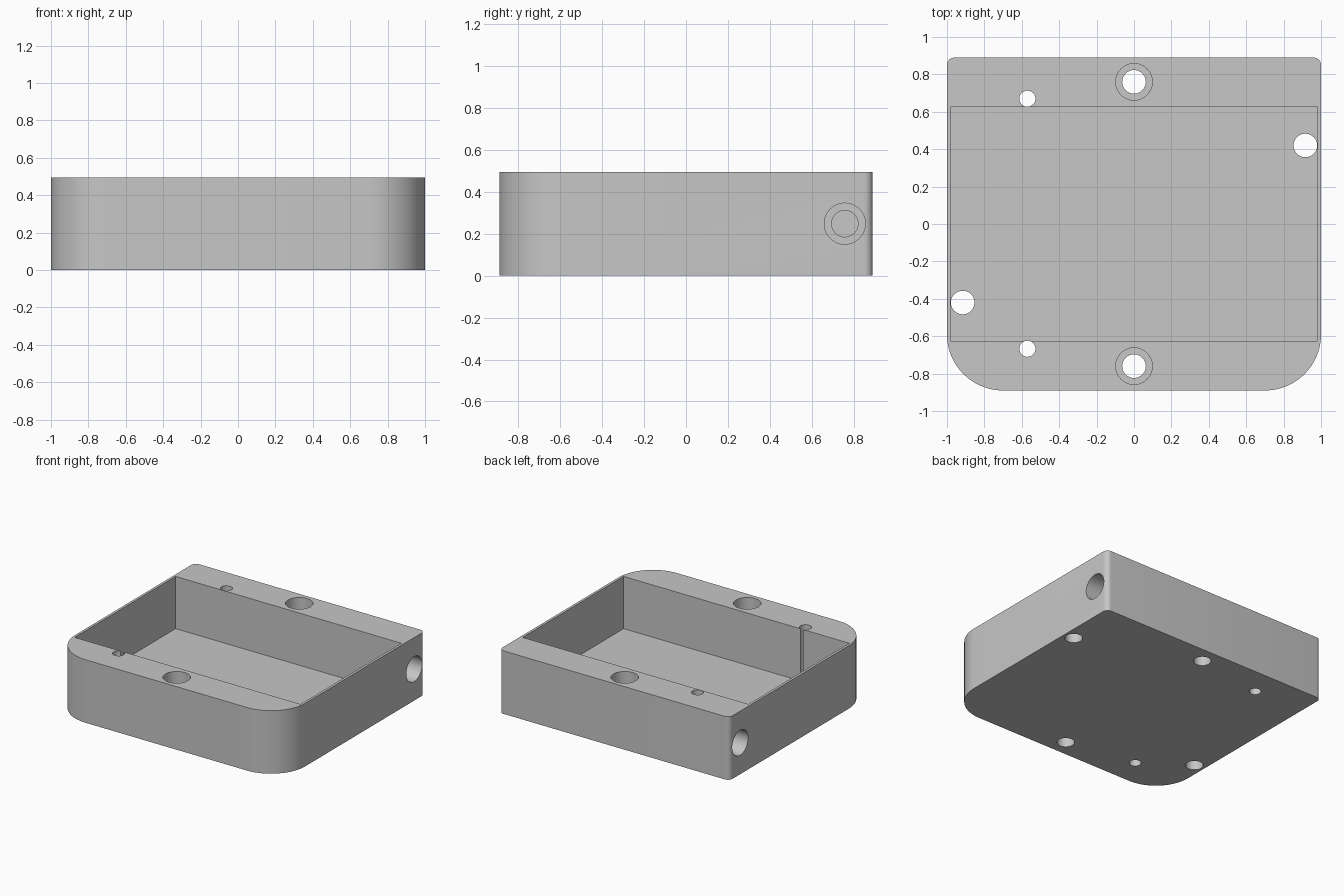
import bpy
import math

HX, HY, H = 1.0, 0.89, 0.495      # half width, half depth, height
FLOOR = 0.085                     # floor thickness
HOLE, BORE, PIN = 0.063, 0.098, 0.043

cube = bpy.data.objects.get("Cube")
if cube:
    bpy.data.objects.remove(cube, do_unlink=True)

grey = bpy.data.materials.new("light grey")
grey.use_nodes = True
colour = (0.57, 0.57, 0.57, 1)
grey.diffuse_color = colour
grey.node_tree.nodes["Principled BSDF"].inputs["Base Color"].default_value = colour


def arc(cx, cy, r, start, steps):
    """Quarter circle of points around a corner centre."""
    angles = [math.radians(start + 90 * i / steps) for i in range(steps + 1)]
    return [(cx + r * math.cos(a), cy + r * math.sin(a)) for a in angles]


def prism(name, outline, z0, z1):
    n = len(outline)
    verts = [(x, y, z) for z in (z0, z1) for x, y in outline]
    faces = [(i, (i + 1) % n, n + (i + 1) % n, n + i) for i in range(n)]
    faces += [tuple(reversed(range(n))), tuple(range(n, 2 * n))]
    mesh = bpy.data.meshes.new(name)
    mesh.from_pydata(verts, [], faces)
    obj = bpy.data.objects.new(name, mesh)
    bpy.context.collection.objects.link(obj)
    return obj


def cut(cutter):
    """Subtract a cutter from the tray, then discard it."""
    cutter.hide_render = True
    mod = tray.modifiers.new("cut", 'BOOLEAN')
    mod.operation = 'DIFFERENCE'
    mod.solver = 'EXACT'
    mod.object = cutter
    bpy.ops.object.select_all(action='DESELECT')
    tray.select_set(True)
    bpy.context.view_layer.objects.active = tray
    bpy.ops.object.modifier_apply(modifier=mod.name)
    bpy.data.objects.remove(cutter, do_unlink=True)


def drill_down(x, y, r, z0=-0.1):
    bpy.ops.mesh.primitive_cylinder_add(vertices=48, radius=r, depth=0.7 - z0,
                                        location=(x, y, (0.7 + z0) / 2))
    cut(bpy.context.object)


def drill_side(side, r, x_end):
    outer = HX + 0.1
    bpy.ops.mesh.primitive_cylinder_add(
        vertices=48, radius=r, depth=outer - x_end,
        location=(side * (outer + x_end) / 2, 0.757, H / 2),
        rotation=(0, math.pi / 2, 0))
    cut(bpy.context.object)


# Block with large front corners and small back corners
R, S = 0.3, 0.04
outline = (arc(HX - S, HY - S, S, 0, 8) + arc(S - HX, HY - S, S, 90, 8)
           + arc(R - HX, R - HY, R, 180, 24) + arc(HX - R, R - HY, R, 270, 24))
tray = prism("tray", outline, 0, H)
tray.data.materials.append(grey)

# Open rectangular pocket
px, py = 0.98, 0.626
cut(prism("pocket_cutter", [(-px, -py), (px, -py), (px, py), (-px, py)], FLOOR, 0.7))

# Counterbored screw holes and pin holes in the front and back rims
for y in (-0.76, 0.76):
    drill_down(0, y, HOLE)
    drill_down(0, y, BORE, H - 0.25)
drill_down(-0.57, -0.667, PIN)
drill_down(-0.57, 0.67, PIN)

# Diagonally opposite holes through the pocket floor
for s in (-1, 1):
    drill_down(s * 0.916, s * 0.42, HOLE)

# Stepped blind holes in both sides
for s in (-1, 1):
    drill_side(s, HOLE, 0.66)
    drill_side(s, BORE, 0.8)

bpy.ops.object.select_all(action='DESELECT')
tray.select_set(True)
bpy.context.view_layer.objects.active = tray
bpy.ops.object.shade_smooth_by_angle(angle=math.radians(30))
